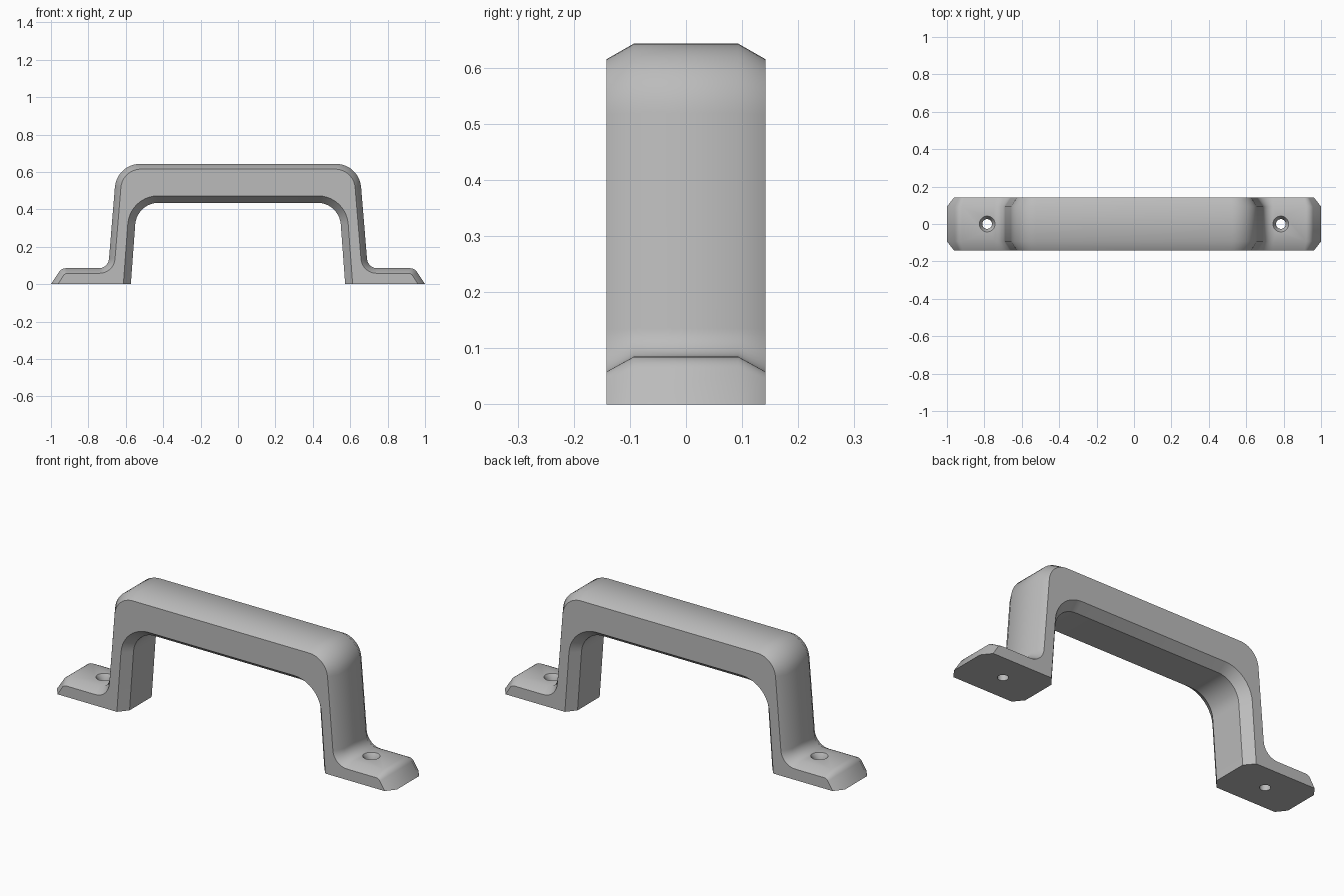
import bpy, bmesh, math
from mathutils import Vector

cube = bpy.data.objects.get("Cube")
if cube:
    bpy.data.objects.remove(cube)

HALF_WIDTH, FLAT_WIDTH = 0.142, 0.093

grey = bpy.data.materials.new("light grey")
grey.use_nodes = True
colour = (0.5, 0.5, 0.5, 1)
grey.diffuse_color = colour
grey.node_tree.nodes["Principled BSDF"].inputs["Base Color"].default_value = colour


def fillet(prev, corner, nxt, radius, steps=10):
    """Arc points that round one corner of a profile."""
    a, b = (prev - corner).normalized(), (nxt - corner).normalized()
    half = a.angle(b) / 2
    centre = corner + (a + b).normalized() * radius / math.sin(half)
    start = corner + a * radius / math.tan(half) - centre
    end = corner + b * radius / math.tan(half) - centre
    sweep = start.angle(end)
    return [centre + (start * math.sin((1 - t) * sweep) + end * math.sin(t * sweep)) / math.sin(sweep)
            for t in (i / steps for i in range(steps + 1))]


def handle_profile(corners):
    """Full closed outline from the right half's (x, z, radius) corners."""
    pts = [Vector((x, z)) for x, z, r in corners]
    outer, inner = [], []
    for i, (x, z, r) in enumerate(corners):
        side = outer if i < 4 else inner
        if r == 0:
            side.append(pts[i])
            continue
        # The top corners continue straight across the middle
        before = pts[i - 1] if i != 4 else Vector((0, z))
        after = pts[i + 1] if i != 3 else Vector((0, z))
        side.extend(fillet(before, pts[i], after, r))
    flip = lambda run: [Vector((-p.x, p.y)) for p in reversed(run)]
    return outer + flip(outer) + flip(inner) + inner


# Middle outline and the drawn-in outline at the two side faces
middle = handle_profile([(1, 0, 0), (0.944, 0.085, 0.045), (0.694, 0.085, 0.055),
                         (0.648, 0.643, 0.135), (0.541, 0.435, 0.125), (0.573, 0, 0)])
side = handle_profile([(0.962, 0, 0), (0.926, 0.058, 0.03), (0.664, 0.058, 0.083),
                       (0.618, 0.615, 0.107), (0.578, 0.472, 0.162), (0.613, 0, 0)])

# Handle body: loft the outlines through the width
bm = bmesh.new()
loops = [[bm.verts.new((p.x, y, p.y)) for p in outline]
         for outline, y in ((side, -HALF_WIDTH), (middle, -FLAT_WIDTH),
                            (middle, FLAT_WIDTH), (side, HALF_WIDTH))]
n = len(middle)
for a, b in zip(loops, loops[1:]):
    for i in range(n):
        j = (i + 1) % n
        bm.faces.new((a[i], a[j], b[j], b[i]))
bm.faces.new(loops[0])
bm.faces.new(loops[-1])
bmesh.ops.recalc_face_normals(bm, faces=bm.faces)
mesh = bpy.data.meshes.new("handle")
bm.to_mesh(mesh)
bm.free()
handle = bpy.data.objects.new("handle", mesh)
bpy.context.collection.objects.link(handle)
mesh.materials.append(grey)

# Screw holes with countersinks in both feet
cutters = []


def cut(name, x, r_low, r_high, z_low, z_high):
    bpy.ops.mesh.primitive_cone_add(vertices=32, radius1=r_low, radius2=r_high,
                                    depth=z_high - z_low,
                                    location=(x, 0, (z_low + z_high) / 2))
    cutter = bpy.context.object
    cutter.name = name
    cutter.hide_render = True
    cutters.append(cutter)
    mod = handle.modifiers.new(name, 'BOOLEAN')
    mod.operation, mod.solver, mod.object = 'DIFFERENCE', 'EXACT', cutter


for x in (-0.785, 0.785):
    cut("screw_hole_cutter", x, 0.026, 0.026, -0.05, 0.15)
    cut("countersink_cutter", x, 0.026, 0.052, 0.06, 0.1)

bpy.context.view_layer.update()
evaluated = handle.evaluated_get(bpy.context.evaluated_depsgraph_get())
handle.data = bpy.data.meshes.new_from_object(evaluated)
handle.modifiers.clear()
for cutter in cutters:
    bpy.data.objects.remove(cutter)
handle.data.materials.clear()
handle.data.materials.append(grey)
for face in handle.data.polygons:
    face.material_index = 0

# Smooth the rounded bends, keep the chamfers crisp
bpy.ops.object.select_all(action='DESELECT')
handle.select_set(True)
bpy.context.view_layer.objects.active = handle
bpy.ops.object.shade_smooth_by_angle(angle=math.radians(35))
